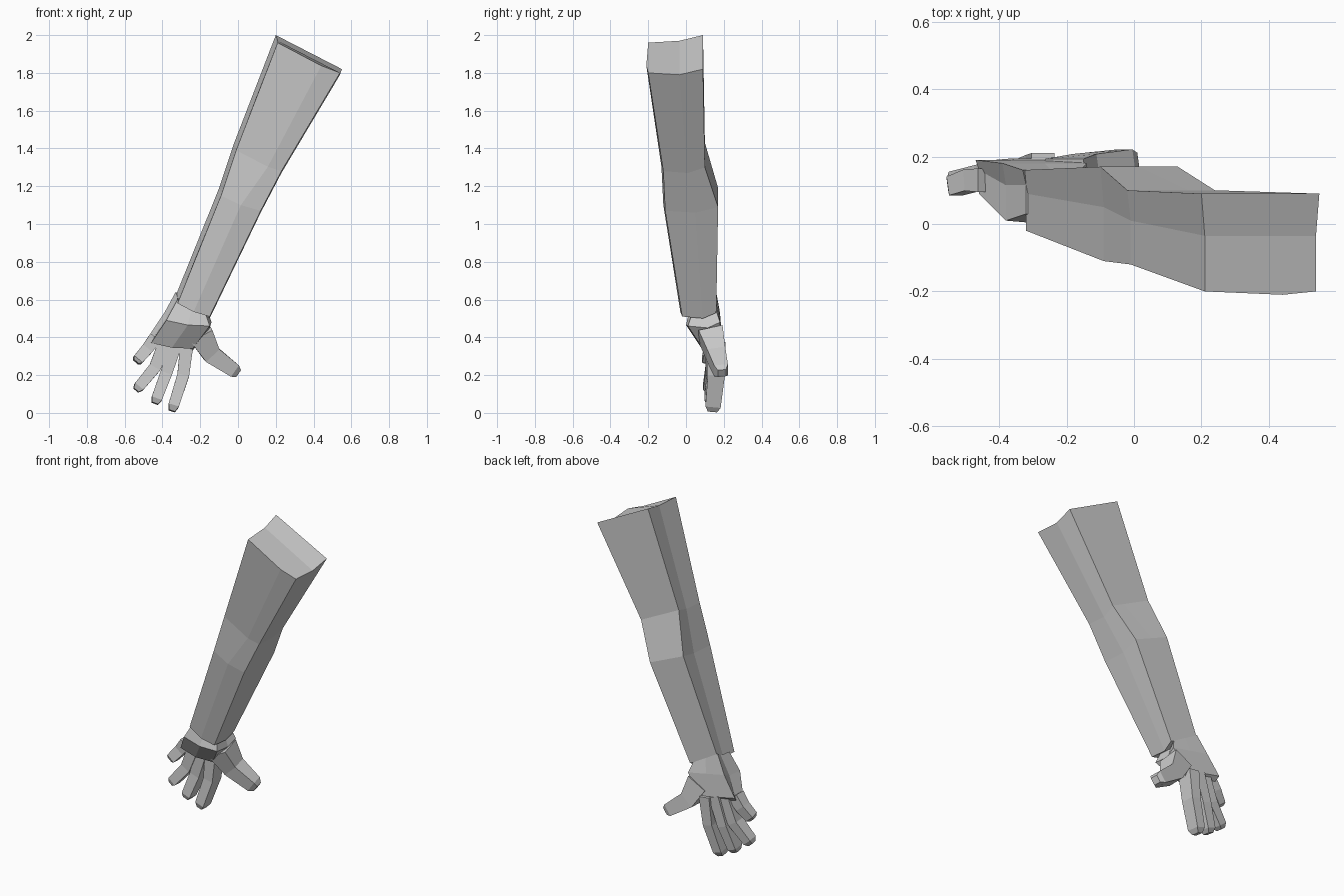
import bpy, bmesh
from mathutils import Vector

default_cube = bpy.data.objects.get("Cube")
if default_cube:
    bpy.data.objects.remove(default_cube)

material = bpy.data.materials.new("plain grey")
material.use_nodes = True
shader = material.node_tree.nodes["Principled BSDF"]
material.diffuse_color = shader.inputs["Base Color"].default_value = (.6, .6, .6, 1)


def loft(name, rings):
    """Skin a list of equal-sized cross-sections and close both ends."""
    bm = bmesh.new()
    loops = [[bm.verts.new(point) for point in ring] for ring in rings]
    for upper, lower in zip(loops, loops[1:]):
        for i in range(len(upper)):
            bm.faces.new((upper[i - 1], upper[i], lower[i], lower[i - 1]))
    for cap in (loops[0], loops[-1]):
        # each end folds along the line joining two opposite corners
        half = len(cap) // 2
        bm.faces.new(cap[:half + 1])
        bm.faces.new(cap[half:] + cap[:1])
    bmesh.ops.recalc_face_normals(bm, faces=bm.faces)
    mesh = bpy.data.meshes.new(name)
    bm.to_mesh(mesh)
    bm.free()
    mesh.materials.append(material)
    bpy.context.collection.objects.link(bpy.data.objects.new(name, mesh))


def section(outer, inner, front, back, ridge=.5):
    """Eight-sided slice of the arm between two (x, z) edges, higher behind."""
    middle = (front + back) / 2 + .02
    outer_front = Vector((outer[0], front, outer[1]))
    inner_front = Vector((inner[0], front, inner[1]))
    outer_back = Vector((outer[0] - .01, back, outer[1] + .04))
    inner_back = Vector((inner[0] + .01, back, inner[1] + .02))
    outer_side = Vector((outer[0], middle, outer[1] + .01))
    inner_side = Vector((inner[0], middle, inner[1] - .01))
    front_ridge = outer_front.lerp(inner_front, ridge) - Vector((0, .01, .01))
    back_ridge = outer_back.lerp(inner_back, ridge)
    return [outer_side, outer_back, back_ridge, inner_back,
            inner_side, inner_front, front_ridge, outer_front]


def digit(name, knuckle, joint, tip, width, depth, taper):
    """Four-sided tapering digit bent once at the joint, with a narrowed tip."""
    knuckle, joint, tip = Vector(knuckle), Vector(joint), Vector(tip)
    path = [knuckle, joint, joint.lerp(tip, .85), tip]
    scales = [1, taper, taper ** 2, taper ** 2 * .6]
    directions = [joint - knuckle, tip - knuckle, tip - joint, tip - joint]
    rings = []
    for point, scale, along in zip(path, scales, directions):
        side = along.cross(Vector((0, 1, 0))).normalized()
        deep = side.cross(along).normalized() * depth * scale / 2
        side = side * width * scale / 2
        rings.append([point - side - deep, point - side + deep,
                      point + side + deep, point + side - deep])
    loft(name, rings)


# Sleeve: shoulder, above elbow, below elbow, cuff
loft("sleeve", [
    section((.21, 1.96), (.54, 1.8), -.2, .09, ridge=.7),
    section((-.01, 1.39), (.23, 1.28), -.12, .1, ridge=.7),
    section((-.09, 1.15), (.12, 1.07), -.11, .17),
    section((-.32, .58), (-.15, .51), -.02, .16),
])

# Palm: wrist tucked into the cuff, heel, knuckle line
loft("palm", [
    section((-.32, .6), (-.17, .52), .03, .16),
    section((-.38, .49), (-.15, .46), .01, .18),
    section((-.46, .37), (-.24, .34), .09, .19),
])

# Fingers fan out from the knuckle line: joint and tip as (x, z)
fingers = {
    "index_finger": ((-.29, .2), (-.35, .01)),
    "middle_finger": ((-.38, .21), (-.44, .05)),
    "ring_finger": ((-.44, .24), (-.54, .12)),
    "little_finger": ((-.48, .34), (-.54, .27)),
}
for i, (name, (joint, tip)) in enumerate(fingers.items()):
    drift = i * .01
    digit(name, (-.27 - drift * 5.5, .16 - drift, .37 + drift),
          (joint[0], .16 - drift, joint[1]), (tip[0], .14 - drift, tip[1]),
          width=.07, depth=.1 - drift, taper=.9)

# Thumb
digit("thumb", (-.2, .13, .42), (-.14, .16, .31), (0, .19, .21),
      width=.13, depth=.13, taper=.75)
